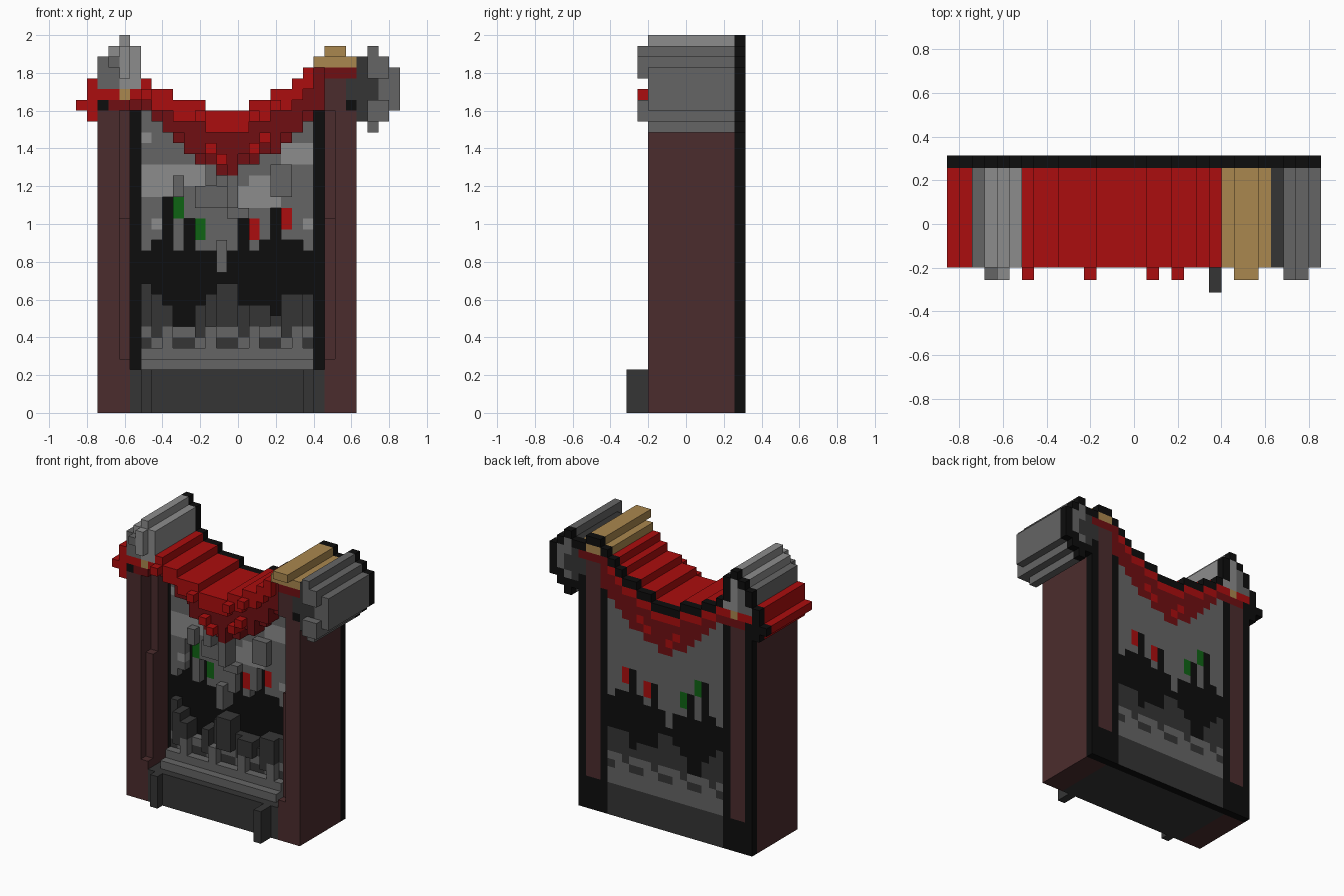
import bpy
import bmesh

cube = bpy.data.objects.get("Cube")
if cube:
    bpy.data.objects.remove(cube, do_unlink=True)

U = 2 / 35            # one block
BACK = 10             # depth (in blocks) where the solid parts meet the back panel


def to_linear(v):
    v /= 255
    return v / 12.92 if v <= 0.04045 else ((v + 0.055) / 1.055) ** 2.4


PALETTE = {
    "red": (171, 13, 14), "dark_red": (112, 15, 18), "brown": (75, 44, 45),
    "black": (13, 13, 13), "dark_grey": (53, 53, 53), "grey": (101, 101, 101),
    "light_grey": (140, 140, 140), "tan": (170, 135, 78), "green": (15, 100, 20),
}
NAMES = list(PALETTE)
MATERIALS = []
for name, rgb in PALETTE.items():
    mat = bpy.data.materials.new(name)
    mat.use_nodes = True
    colour = (*[to_linear(v) for v in rgb], 1)
    mat.diffuse_color = colour
    shader = mat.node_tree.nodes["Principled BSDF"]
    shader.inputs["Base Color"].default_value = colour
    shader.inputs["Roughness"].default_value = 0.9
    MATERIALS.append(mat)

cells = {}            # (column, row) -> (part, colour, front depth)


def paint(part, colour, front, c0, c1, r0, r1):
    """Fill an inclusive block of columns and rows."""
    for c in range(c0, c1 + 1):
        for r in range(r0, r1 + 1):
            cells[c, r] = (part, colour, front)


def recolour(colour, front, c0, c1, r0, r1):
    """Change colour and depth of blocks that already exist."""
    for c in range(c0, c1 + 1):
        for r in range(r0, r1 + 1):
            if (c, r) in cells:
                part, old, f = cells[c, r]
                cells[c, r] = (part, colour or old, f if front is None else front)


def build(name, blocks, back, edge_colour=None):
    """Closed stepped solid: blocks maps (column, row) to (colour, front depth)."""
    bm = bmesh.new()

    def quad(points, colour):
        verts = [bm.verts.new(((c - 15) * U, (d - 5.5) * U, r * U)) for c, d, r in points]
        bm.faces.new(verts).material_index = NAMES.index(colour)

    for (c, r), (colour, f) in blocks.items():
        quad([(c, f, r), (c + 1, f, r), (c + 1, f, r + 1), (c, f, r + 1)], colour)
        quad([(c, back, r), (c, back, r + 1), (c + 1, back, r + 1), (c + 1, back, r)], colour)
        sides = (((-1, 0), (c, r + 1), (c, r)), ((1, 0), (c + 1, r), (c + 1, r + 1)),
                 ((0, -1), (c, r), (c + 1, r)), ((0, 1), (c + 1, r + 1), (c, r + 1)))
        for (dc, dr), a, b in sides:
            n = blocks.get((c + dc, r + dr), (None, back))[1]
            if n > f:
                quad([(a[0], f, a[1]), (a[0], n, a[1]), (b[0], n, b[1]), (b[0], f, b[1])],
                     edge_colour or colour)
    bmesh.ops.remove_doubles(bm, verts=bm.verts, dist=1e-5)
    bmesh.ops.recalc_face_normals(bm, faces=bm.faces)
    mesh = bpy.data.meshes.new(name)
    for m in MATERIALS:
        mesh.materials.append(m)
    bm.to_mesh(mesh)
    bm.free()
    obj = bpy.data.objects.new(name, mesh)
    bpy.context.collection.objects.link(obj)


# Base with two small feet
paint("base", "dark_grey", 2, 5, 22, 0, 3)
paint("base", "dark_grey", 1, 6, 6, 0, 3)
paint("base", "dark_grey", 0, 21, 21, 0, 3)

# Pillars: plain outer columns, inner column stepped back
for part, c0, c1, inner, top in (("right_pillar", 2, 4, 4, 27), ("left_pillar", 23, 25, 23, 30)):
    paint(part, "brown", 2, c0, c1, 0, top)
    recolour(None, 3, inner, inner, 5, 17)
    recolour(None, 4, inner, inner, 18, 27)
for part, c in (("right_groove", 5), ("left_groove", 22)):
    paint(part, "black", 6, c, c, 4, 27)

# Wall: grey, with a dark band and a black band of uneven height
BLACK_LOW = [12, 11, 10, 8, 8, 10, 11, 12, 12, 10, 10, 10, 9, 11, 11, 11]
BLACK_TOP = [15, 16, 20, 15, 18, 15, 15, 13, 15, 18, 15, 16, 19, 16, 16, 15]
for i, (low, top) in enumerate(zip(BLACK_LOW, BLACK_TOP)):
    c = 6 + i
    paint("wall", "grey", 5, c, c, 6, 27)
    paint("wall", "dark_grey", 4 if i % 3 else 5, c, c, 8 - (i % 4 == 1), low - 1)
    paint("wall", "black", 6, c, c, low, top - 1)
    if i % 4 in (0, 3):
        recolour("dark_grey", 5, c, c, 6, 6)
    elif i % 4 == 2:
        recolour("grey", 4, c, c, 6, 7)

# Light patches on the wall
for c0, c1, r0, r1 in ((6, 11, 21, 22), (6, 8, 20, 20), (14, 18, 19, 20), (16, 17, 21, 21),
                       (19, 21, 23, 24), (6, 6, 25, 25), (7, 7, 17, 17), (21, 21, 17, 17)):
    recolour("light_grey", 5, c0, c1, r0, r1)
# Blocks standing out of the wall
for c0, c1, r0, r1, f in ((11, 13, 19, 20, 4), (12, 12, 21, 22, 3), (14, 15, 18, 18, 4),
                          (14, 14, 19, 21, 3), (18, 19, 20, 22, 4), (9, 9, 20, 21, 4),
                          (13, 13, 13, 15, 4)):
    recolour("grey", f, c0, c1, r0, r1)
# Coloured marks
for colour, c, r in (("green", 9, 18), ("green", 11, 16), ("red", 16, 16), ("red", 19, 17)):
    recolour(colour, 5, c, c, r, r + 1)

# Stepped ledge above the base
paint("ledge", "grey", 3, 6, 21, 4, 4)
paint("ledge", "grey", 4, 6, 21, 5, 5)

# Hanging red drape: one top and one bottom row for each column
TOPS = [30, 31, 30, 30, 29, 29, 29, 28, 28, 28, 28, 29, 29, 30, 30, 31, 32, 32]
LOWS = [28, 28, 27, 26, 25, 24, 23, 23, 22, 22, 23, 23, 24, 24, 25, 26, 27, 28]
for c, (top, low) in enumerate(zip(TOPS, LOWS), 5):
    paint("drape", "dark_red", 3, c, c, low, top - 1)
    paint("drape", "red", 2, c, c, max(low, top - 2), top - 1)
    recolour("dark_red", 4 if c % 2 else 3, c, c, low, low)
    if (c + low) % 2 and low + 1 < top - 2:
        recolour("red", 2, c, c, low + 1, low + 1)
recolour("dark_red", 3, 22, 22, 28, 31)
for c, r in ((6, 29), (11, 27), (16, 27), (18, 28)):
    recolour("red", 1, c, c, r, r)
paint("drape", "dark_red", 2, 23, 25, 31, 31)

# Drape end beyond the right pillar
paint("drape_end", "red", 2, 0, 0, 28, 28)
paint("drape_end", "red", 2, 1, 1, 27, 30)
paint("drape_end", "red", 2, 2, 3, 29, 30)
paint("drape_end", "dark_red", 2, 3, 4, 28, 28)
paint("drape_end", "black", 2, 2, 2, 28, 28)
paint("drape_end", "tan", 2, 4, 4, 29, 29)

# Grey finial over the right pillar
for r, c0, c1 in ((30, 3, 5), (31, 2, 5), (32, 2, 5), (33, 3, 5), (34, 4, 4)):
    paint("right_finial", "light_grey", 2, c0, c1, r, r)
recolour("grey", 2, 2, 3, 30, 32)
recolour("grey", 1, 3, 3, 32, 32)
recolour("light_grey", 1, 4, 4, 31, 33)

# Tan cap and grey finial over the left pillar
paint("tan_cap", "tan", 2, 22, 25, 32, 32)
paint("tan_cap", "tan", 1, 23, 24, 33, 33)
for c, low, top in ((25, 29, 30), (26, 27, 32), (27, 26, 33), (28, 27, 32), (29, 28, 31)):
    paint("left_finial", "dark_grey" if c < 27 else "grey", 2, c, c, low, top)
recolour("dark_grey", 2, 27, 27, 28, 30)
recolour("grey", 1, 27, 28, 27, 28)
recolour("grey", 1, 27, 28, 31, 32)
recolour("grey", 1, 27, 27, 33, 33)
recolour("black", 2, 25, 25, 28, 28)

# One object for each part
for part in sorted({v[0] for v in cells.values()}):
    build(part, {k: v[1:] for k, v in cells.items() if v[0] == part}, BACK)

# Back panel: same outline, black rim, plain version of the front colours
panel = {}
for (c, r), (part, colour, front) in cells.items():
    rim = any((c + dc, r + dr) not in cells for dc, dr in ((1, 0), (-1, 0), (0, 1)))
    if r > 25 and any((c + dc, r - 1) not in cells for dc in (-1, 0, 1)):
        rim = True
    if rim and (r > 25 or "pillar" in part):
        colour = "black"
    elif "pillar" in part:
        colour = "brown" if c in (3, 4, 23, 24) and r > 3 else "black"
    elif part == "base" and c in (5, 22):
        colour = "black"
    elif part == "wall" and colour == "light_grey":
        colour = "grey"
    if part == "wall" and colour == "grey" and r > 12:
        colour = "light_grey" if r > 27 else "grey"
    panel[c, r] = (colour, BACK)
build("back_panel", panel, BACK + 1, "black")
